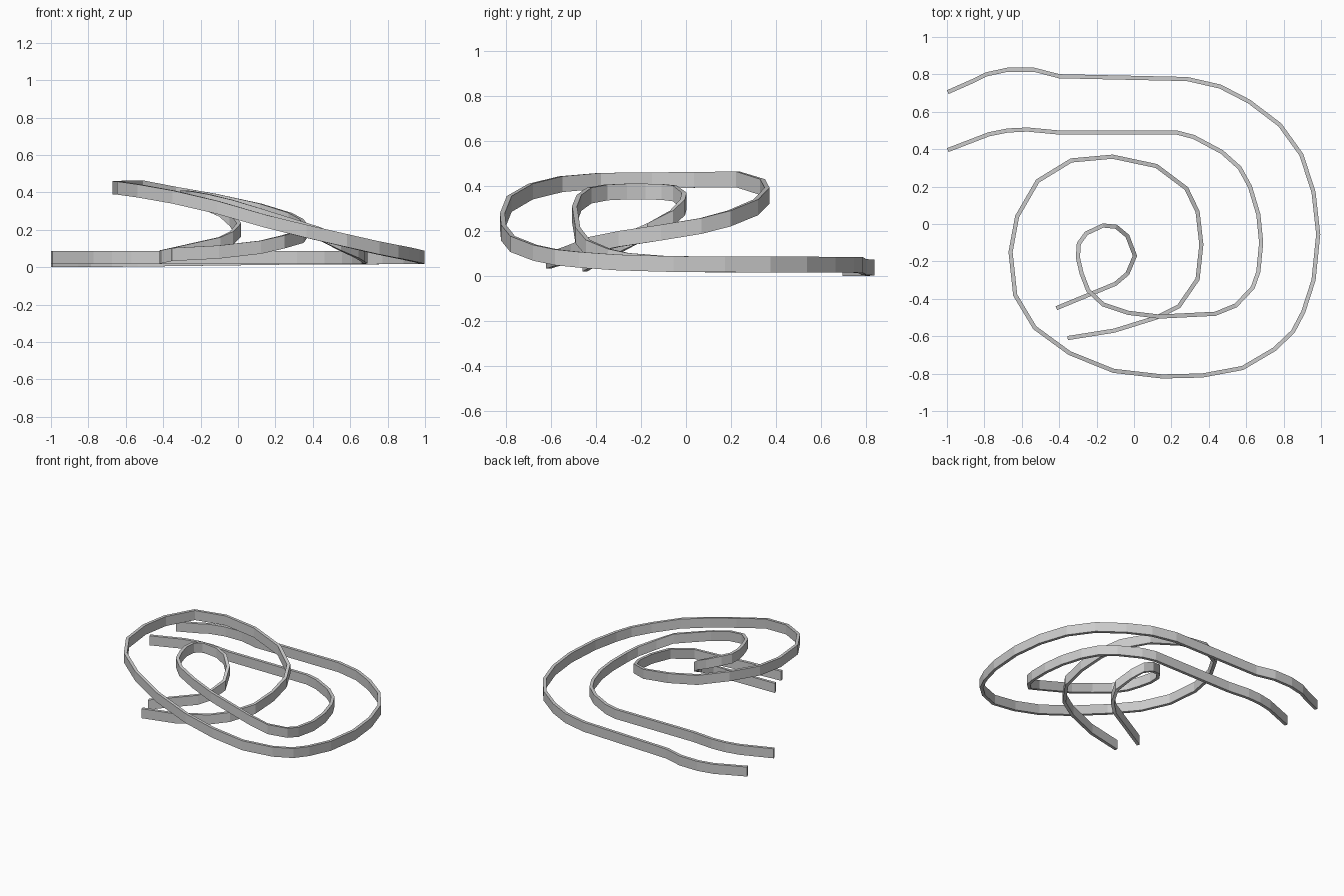
import bpy, bmesh
from mathutils import Vector

THICK, HEIGHT = 0.022, 0.07


def rail(name, pts):
    """Upright ribbon wall with mitred corners along (x, y, bottom z) points."""
    bm = bmesh.new()
    rings = []
    for i, (x, y, z) in enumerate(pts):
        p = Vector((x, y))
        dirs = []
        if i > 0:
            dirs.append((p - Vector(pts[i - 1][:2])).normalized())
        if i < len(pts) - 1:
            dirs.append((Vector(pts[i + 1][:2]) - p).normalized())
        t = sum(dirs, Vector((0, 0))).normalized()
        n = Vector((-t.y, t.x)) * (THICK / 2 / t.dot(dirs[0]))
        a, b = p + n, p - n
        rings.append([bm.verts.new(c) for c in (
            (a.x, a.y, z), (b.x, b.y, z),
            (b.x, b.y, z + HEIGHT), (a.x, a.y, z + HEIGHT))])
    for r, s in zip(rings, rings[1:]):
        for k in range(4):
            m = (k + 1) % 4
            bm.faces.new((r[k], r[m], s[m], s[k]))
    bm.faces.new(rings[0])
    bm.faces.new(rings[-1])
    bmesh.ops.recalc_face_normals(bm, faces=bm.faces)
    me = bpy.data.meshes.new(name)
    bm.to_mesh(me)
    bm.free()
    bpy.context.collection.objects.link(bpy.data.objects.new(name, me))


# Outer rail: entry, wide climbing turn, descending inner turn, exit
rail("outer_rail", [
    (-.996, .705, 0), (-.86, .765, 0), (-.79, .8, .001), (-.675, .825, .002),
    (-.535, .825, .003), (-.4, .79, .005), (.285, .775, .014), (.46, .735, .015),
    (.615, .655, .015), (.78, .53, .016), (.895, .37, .016), (.96, .17, .017),
    (.985, -.055, .018), (.96, -.3, .025), (.905, -.47, .037), (.85, -.575, .048),
    (.75, -.67, .068), (.58, -.77, .107), (.365, -.81, .157), (.15, -.815, .21),
    (-.11, -.785, .285), (-.345, -.69, .34), (-.53, -.555, .373),
    (-.635, -.38, .388), (-.66, -.15, .39), (-.625, .04, .392),
    (-.515, .23, .394), (-.335, .34, .36), (-.115, .36, .322), (.12, .31, .27),
    (.28, .19, .22), (.34, .065, .187), (.36, -.11, .158), (.34, -.295, .13),
    (.24, -.44, .1), (.12, -.5, .072), (-.105, -.57, .046), (-.355, -.61, .033)])

# Inner rail: same route on the inside of the bend
rail("inner_rail", [
    (-.996, .395, .016), (-.775, .48, .016), (-.675, .5, .016), (-.57, .505, .016),
    (-.41, .49, .016), (.225, .49, .016), (.32, .465, .016), (.47, .385, .016),
    (.565, .3, .016), (.62, .2, .016), (.665, .05, .017), (.68, -.1, .02),
    (.665, -.255, .032), (.635, -.34, .05), (.545, -.435, .09), (.435, -.48, .145),
    (.135, -.495, .24), (-.03, -.475, .29), (-.165, -.43, .322),
    (-.245, -.355, .336), (-.28, -.265, .34), (-.3, -.18, .34),
    (-.295, -.105, .338), (-.255, -.05, .332), (-.165, -.008, .3),
    (-.095, -.015, .27), (-.035, -.065, .22), (.005, -.17, .165),
    (-.035, -.265, .12), (-.1, -.32, .09), (-.415, -.45, .02)])
